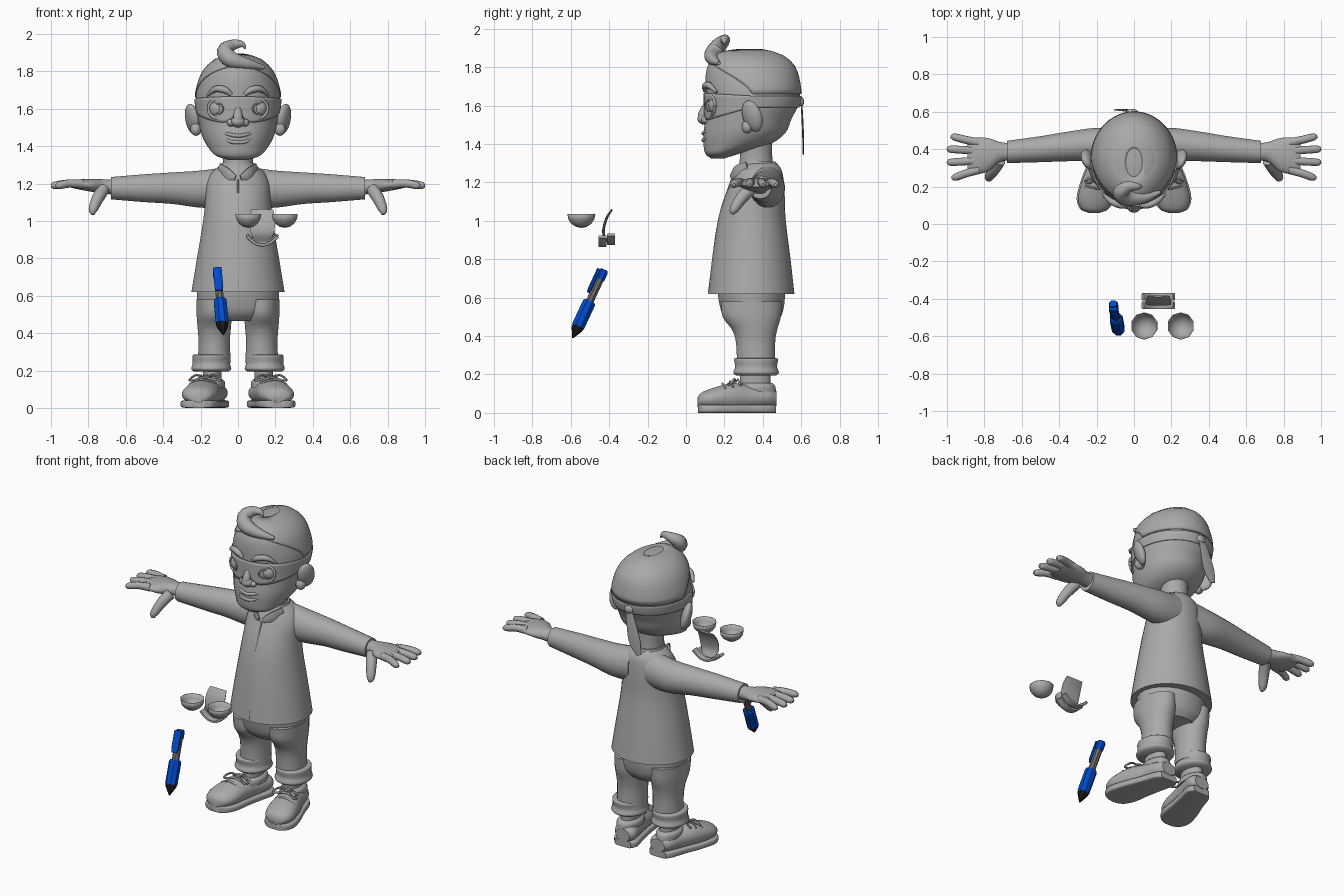
import bpy, bmesh, math
from mathutils import Vector, Matrix, Euler

default_cube = bpy.data.objects.get("Cube")
if default_cube:
    bpy.data.objects.remove(default_cube, do_unlink=True)

X, Y, Z = Vector((1, 0, 0)), Vector((0, 1, 0)), Vector((0, 0, 1))


def material(name, *rgb):
    mat = bpy.data.materials.new(name)
    mat.use_nodes = True
    mat.diffuse_color = (*rgb, 1)
    for node in mat.node_tree.nodes:
        if node.type == 'BSDF_PRINCIPLED':
            node.inputs["Base Color"].default_value = (*rgb, 1)
    return mat


CLAY = material("clay grey", .4, .4, .4)
BLUE = material("pen blue", .0, .07, .6)
BLACK = material("ink black", .01, .01, .01)
STEEL = material("barrel grey", .15, .15, .15)


def make(name, bm, mat=CLAY, mirror=False, angle=45, thickness=0):
    """Turn a bmesh into a finished object."""
    bmesh.ops.recalc_face_normals(bm, faces=bm.faces)
    mesh = bpy.data.meshes.new(name)
    bm.to_mesh(mesh)
    bm.free()
    mesh.materials.append(mat)
    mesh.shade_smooth()
    mesh.set_sharp_from_angle(angle=math.radians(angle))
    obj = bpy.data.objects.new(name, mesh)
    bpy.context.collection.objects.link(obj)
    if thickness:
        obj.modifiers.new("Thickness", 'SOLIDIFY').thickness = thickness
    if mirror:
        obj.modifiers.new("Mirror", 'MIRROR')
    return obj


def flow(stations, steps):
    """Catmull-Rom spline through tuples (x, y, z, radius_u, radius_v)."""
    pts = [Vector(s) for s in stations]
    pts = [pts[0] * 2 - pts[1]] + pts + [pts[-1] * 2 - pts[-2]]
    out = []
    for a, b, c, d in zip(pts, pts[1:], pts[2:], pts[3:]):
        for i in range(steps):
            t = i / steps
            out.append(b + (c - a) * (t / 2) + (a * 2 - b * 5 + c * 4 - d) * (t * t / 2)
                       + (b * 3 - a - c * 3 + d) * (t ** 3 / 2))
    return out + [pts[-2]]


def loft(name, stations, frame=None, ref=Y, n=24, steps=4, sq=1, **kw):
    """Skin elliptical rings; the frame is fixed or follows the path."""
    path = flow(stations, steps)
    bm, rings = bmesh.new(), []
    power = lambda value: math.copysign(abs(value) ** sq, value)
    for i, s in enumerate(path):
        centre = Vector(s[:3])
        if frame:
            u, v = frame
        else:
            before, after = path[max(i - 1, 0)], path[min(i + 1, len(path) - 1)]
            tangent = (Vector(after[:3]) - Vector(before[:3])).normalized()
            v = tangent.cross(ref).normalized()
            u = v.cross(tangent)
        angles = [math.tau * (k + .5) / n for k in range(n)]
        rings.append([bm.verts.new(centre + u * (power(math.cos(a)) * max(s[3], .001))
                                   + v * (power(math.sin(a)) * max(s[4], .001)))
                      for a in angles])
    for low, high in zip(rings, rings[1:]):
        for k in range(n):
            bm.faces.new((low[k - 1], low[k], high[k], high[k - 1]))
    bm.faces.new(rings[0])
    bm.faces.new(rings[-1])
    return make(name, bm, **kw)


def tube(name, points, radii, **kw):
    kw.setdefault("n", 10)
    return loft(name, [(*p, r, r) for p, r in zip(points, radii)], **kw)


def ball(name, place, size, turn=(0, 0, 0), **kw):
    bm = bmesh.new()
    matrix = Matrix.LocRotScale(Vector(place), Euler(turn), Vector(size))
    bmesh.ops.create_uvsphere(bm, u_segments=20, v_segments=12, radius=1, matrix=matrix)
    return make(name, bm, **kw)


def layers(rows, x=0):
    """Horizontal rings from rows of (z, front y, back y, half width)."""
    return [(x, (f + b) / 2, z, w, (b - f) / 2) for z, f, b, w in rows]


# Head
head_rows = layers([(1.325, .13, .2, .05), (1.35, .1, .28, .12), (1.4, .09, .44, .165),
                    (1.46, .09, .52, .195), (1.53, .1, .55, .21), (1.6, .1, .585, .22),
                    (1.67, .1, .595, .225), (1.74, .1, .585, .21), (1.8, .11, .565, .185),
                    (1.85, .14, .52, .14), (1.88, .19, .46, .09), (1.895, .27, .39, .03)])
loft("head", head_rows, (X, Y), n=32, angle=80)
loft("neck", layers([(1.25, .27, .46, .085), (1.33, .28, .45, .08), (1.42, .28, .45, .085)]), (X, Y))
head_path = flow(head_rows, 6)


def on_head(a, z, gap):
    """Point above the head surface; angle 0 looks forward."""
    for p, q in zip(head_path, head_path[1:]):
        if p[2] <= z <= q[2]:
            s = p.lerp(q, (z - p[2]) / (q[2] - p[2]))
            break
    return ((s[3] + gap) * math.sin(a), s[1] - (s[4] + gap) * math.cos(a), z)


def wrap(name, bottom, top, gap, rows=8, n=64):
    bm = bmesh.new()
    grid = []
    for k in range(n):
        a = math.tau * k / n - math.pi
        low, high = bottom(a), top(a)
        grid.append([bm.verts.new(on_head(a, low + (high - low) * r / rows, gap))
                     for r in range(rows + 1)])
    for k in range(n):
        for r in range(rows):
            bm.faces.new((grid[k - 1][r], grid[k][r], grid[k][r + 1], grid[k - 1][r + 1]))
    return make(name, bm, thickness=.008)


def mask_edge(a):
    front = max(0, math.cos(a))
    return 1.59 - .07 * front + .05 * math.exp(-(a / .2) ** 2)


# Mask, its tail and the hair
wrap("mask_band", mask_edge, lambda a: 1.65 + .015 * max(0, math.cos(a)), .008)
wrap("hair_cap", lambda a: 1.66 + .17 * max(0, math.cos(a)) ** .7, lambda a: 1.893, .006)
loft("mask_tail", [(-.01, .6, 1.63, .02, .004), (-.03, .605, 1.55, .035, .005),
                   (-.06, .61, 1.43, .045, .005), (-.09, .61, 1.35, .02, .004)], ref=X, n=8)
ball("mask_knot", (-.01, .6, 1.62), (.03, .015, .025))
tube("hair_curl", [(.14, .17, 1.82), (.05, .14, 1.84), (-.04, .14, 1.865), (-.07, .17, 1.91),
                   (-.03, .2, 1.94), (.02, .2, 1.945), (.04, .2, 1.92)],
     [.01, .03, .045, .042, .03, .018, .004], n=16)

# Face
ball("eyeball", (.107, .165, 1.6), (.05, .05, .05), mirror=True)
for part, radius, forward in (("eye_rim", .052, .13), ("iris_rim", .028, .12)):
    ring = [(.107 + radius * math.cos(t), forward + .02 * math.cos(t), 1.6 + radius * math.sin(t))
            for t in (math.tau * k / 16 for k in range(17))]
    tube(part, ring, [.008 if part == "eye_rim" else .004] * 17, steps=1, mirror=True)
tube("eyebrow", [(.035, .1, 1.675), (.07, .1, 1.7), (.12, .12, 1.705), (.165, .16, 1.67)],
     [.01, .018, .017, .006], mirror=True)
tube("nose_bridge", [(0, .11, 1.6), (0, .09, 1.56), (0, .09, 1.53)], [.02, .025, .03], ref=X)
ball("nose_tip", (0, .1, 1.53), (.04, .04, .03))
ball("nostril", (.038, .105, 1.525), (.022, .025, .02), mirror=True)
for part, low in (("upper_lip", 1.455), ("lower_lip", 1.42)):
    tube(part, [(-.09, .13, 1.475), (-.05, .1, low + .008), (0, .09, low),
                (.05, .1, low + .008), (.09, .13, 1.475)], [.004, .009, .01, .009, .004])
ball("front_teeth", (0, .11, 1.445), (.07, .02, .02))
ball("ear", (.245, .345, 1.545), (.03, .055, .085), (.2, .25, -.5), mirror=True)
ball("ear_lobe", (.225, .32, 1.49), (.03, .03, .035), mirror=True)

# Shirt
loft("shirt_body", layers([(.62, .115, .565, .25), (.8, .135, .545, .22), (1, .165, .52, .187),
                           (1.12, .2, .515, .175), (1.2, .235, .51, .17), (1.26, .26, .5, .14),
                           (1.3, .28, .475, .09)]), (X, Y), n=40)
loft("sleeve", [(.06, .42, 1.18, .09, .11), (.2, .425, 1.17, .09, .1), (.35, .415, 1.175, .08, .085),
                (.5, .4, 1.175, .07, .075), (.68, .385, 1.175, .06, .06)], (Y, Z), mirror=True)
loft("collar", layers([(1.24, .25, .49, .12), (1.28, .27, .48, .1), (1.31, .28, .465, .088)]), (X, Y))
loft("collar_flap", [(.1, .32, 1.28, .03, .008), (.065, .265, 1.255, .035, .008),
                     (.015, .235, 1.23, .015, .006)], ref=Z, n=8, mirror=True)
tube("shirt_placket", [(0, .24, 1.22), (0, .17, 1), (0, .12, .63)], [.005] * 3, ref=X)

# Hands
loft("palm", [(.66, .385, 1.18, .045, .042), (.72, .385, 1.185, .055, .038),
              (.78, .37, 1.19, .09, .035), (.85, .365, 1.195, .098, .027),
              (.89, .365, 1.195, .08, .018)], (Y, Z), mirror=True)
for finger, base, tip, reach in (("index", .29, .25, .975), ("middle", .34, .33, 1),
                                 ("ring", .39, .4, 1), ("little", .435, .465, .98)):
    tube(finger + "_finger", [(.83, base, 1.197), (.9, (base + tip) / 2, 1.2),
                              (reach - .02, tip, 1.19), (reach, tip, 1.187)],
         [.024, .022, .02, .008], mirror=True)
tube("thumb", [(.72, .34, 1.17), (.75, .29, 1.12), (.775, .25, 1.06), (.775, .24, 1.035)],
     [.035, .032, .024, .01], mirror=True)

# Trousers
loft("trouser_hips", layers([(.66, .16, .515, .22), (.58, .17, .515, .22), (.51, .19, .5, .205),
                             (.465, .23, .47, .13)]), (X, Y))
loft("trouser_leg", layers([(.58, .18, .5, .095), (.5, .19, .495, .095), (.43, .24, .475, .09),
                            (.36, .26, .465, .085), (.24, .265, .465, .088)], .127),
     (X, Y), mirror=True)
loft("trouser_cuff", layers([(.285, .27, .46, .085), (.28, .25, .48, .1), (.24, .255, .475, .1),
                             (.21, .245, .485, .108), (.195, .26, .47, .095)], .143),
     (X, Y), mirror=True)
loft("sock", layers([(.1, .28, .44, .05), (.22, .28, .44, .05)], .138), (X, Y), mirror=True)

# Shoes, turned slightly outward
shoe = [(.212, .06, .055, .03, .025), (.212, .08, .065, .07, .04), (.205, .14, .072, .095, .058),
        (.185, .24, .08, .09, .075), (.155, .34, .08, .08, .065), (.13, .43, .08, .075, .055),
        (.125, .47, .075, .05, .04)]
loft("shoe_upper", shoe, (X, Z), mirror=True)
loft("shoe_sole", [(x, y + (.24 - y) * .01, .021, w + .007, .021) for x, y, z, w, h in shoe],
     (X, Z), sq=.35, mirror=True)
loft("shoe_opening", layers([(.11, .26, .47, .07), (.14, .265, .465, .07), (.155, .28, .45, .055)], .14),
     (X, Y), mirror=True)
for k in range(3):
    y, x, top = .19 + .04 * k, .195 - .013 * k, .145 + .01 * k
    tube("shoe_lace", [(x - .065, y + .015, top - .02), (x, y, top + .008),
                       (x + .065, y + .015, top - .02)], [.006] * 3, n=8, mirror=True)
for side in (-1, 1):
    tube("lace_bow", [(.175 + side * dx, .26 - dy, z) for dx, dy, z in
                      ((0, 0, .165), (.05, .01, .175), (.085, .03, .15), (.06, .04, .15), (0, 0, .165))],
         [.006] * 5, ref=Z, n=8, mirror=True)

# Loose eye cups
for x in (.055, .25):
    bm = bmesh.new()
    bmesh.ops.create_uvsphere(bm, u_segments=10, v_segments=8, radius=.073,
                              matrix=Matrix.Translation((x, -.545, 1.036)))
    upper = [v for v in bm.verts if v.co.z > 1.04]
    bmesh.ops.delete(bm, geom=upper, context='VERTS')
    make("loose_eye_cup", bm, thickness=.003)

# Loose tongue and tooth strip
loft("loose_tongue", [(.13, -.385, 1.06, .06, .005), (.13, -.415, 1.01, .07, .007),
                      (.13, -.43, .94, .065, .007), (.13, -.41, .89, .04, .005)], ref=X, n=12)
for part, y, lift in (("front_tooth_strip", -.435, 0), ("back_tooth_strip", -.39, .01)):
    loft(part, [(.13 + .083 * u, y, .872 + lift + .045 * u * u, .021, .009)
                for u in (-1, -.5, 0, .5, 1)], n=8, sq=.4)

# Pen
top, tip = Vector((-.112, -.425, .745)), Vector((-.078, -.59, .39))


def pen_part(name, mat, rows, shift=0, flat=1):
    away = Vector((0, -.91, .41)) * shift
    loft(name, [(*(top.lerp(tip, t) + away), r, r * flat) for t, r in rows],
         ref=X, n=8, steps=1, mat=mat, angle=25)


pen_part("pen_barrel", STEEL, [(.02, .022), (.55, .022)])
pen_part("pen_end", BLUE, [(0, .02), (.03, .026), (.14, .026)])
pen_part("pen_clip", BLUE, [(.02, .025), (.3, .025), (.36, .018)], .026, .5)
pen_part("pen_grip", BLUE, [(.46, .03), (.49, .037), (.83, .037)])
pen_part("pen_tip", BLACK, [(.83, .034), (.87, .032), (1, .003)])
